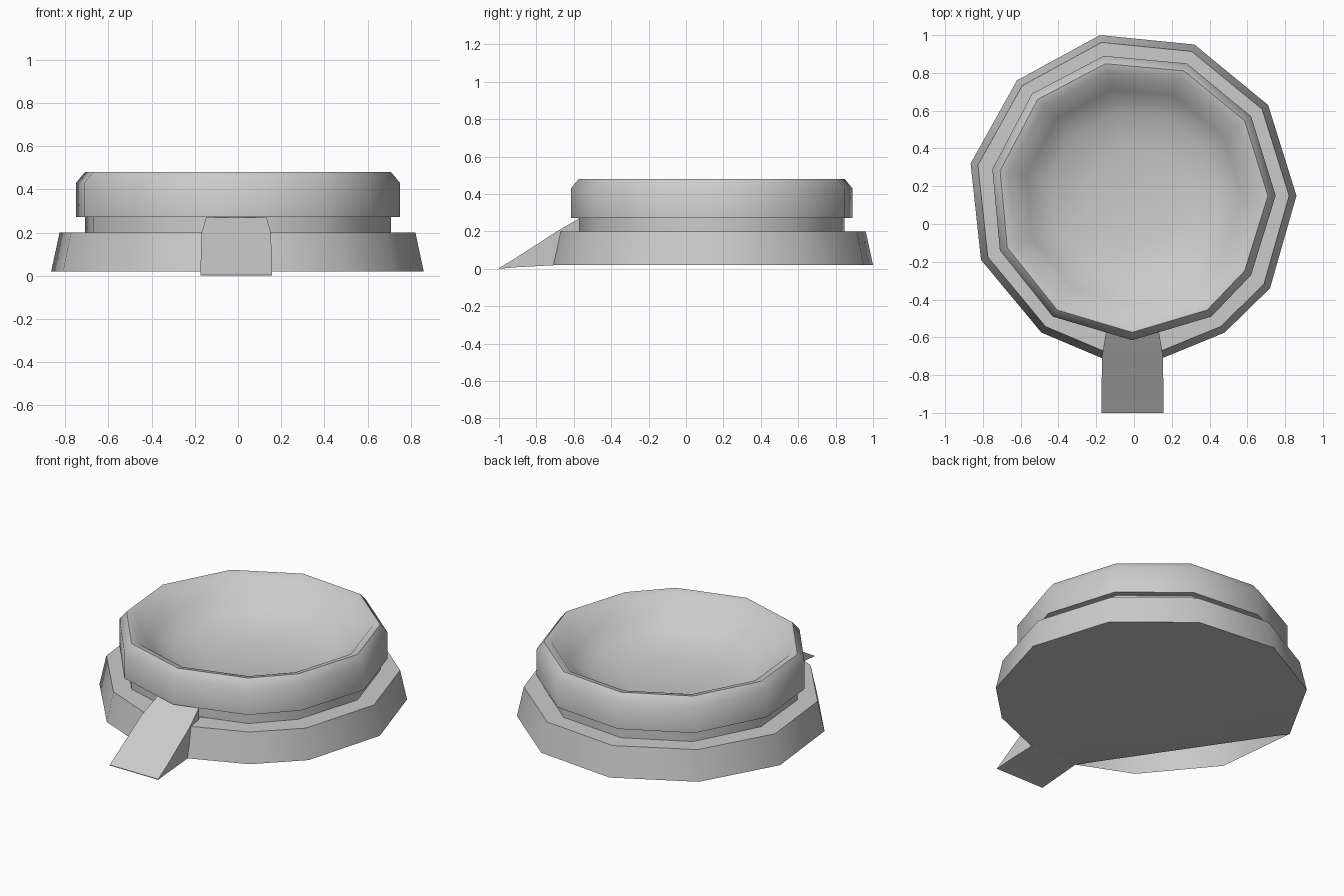
import bpy, math

if "Cube" in bpy.data.objects:
    bpy.data.objects.remove(bpy.data.objects["Cube"])

C = (0.0, 0.14)
UPPER = [(-.16, .89), (-.54, .69), (-.75, .29), (-.71, -.14), (-.43, -.49), (-.01, -.615),
         (.41, -.49), (.62, -.27), (.75, .15), (.62, .57), (.28, .85)]
LOWER = [(-.18, 1.0), (-.62, .76), (-.865, .32), (-.81, -.19), (-.49, -.575), (-.17, -.71),
         (.15, -.71), (.48, -.575), (.72, -.34), (.86, .15), (.71, .63), (.32, .95)]


def ring(outline, f, z):
    return [(C[0] + (x - C[0]) * f, C[1] + (y - C[1]) * f, z) for x, y in outline]


def build(name, verts, faces, angle=50):
    me = bpy.data.meshes.new(name)
    me.from_pydata(verts, [], faces)
    me.update()
    ob = bpy.data.objects.new(name, me)
    bpy.context.collection.objects.link(ob)
    bpy.ops.object.select_all(action='DESELECT')
    ob.select_set(True)
    bpy.context.view_layer.objects.active = ob
    bpy.ops.object.shade_smooth_by_angle(angle=math.radians(angle))
    return ob


def loft(outline, profile):
    n = len(outline)
    verts, faces = [], []
    for f, z in profile:
        verts += ring(outline, f, z)
    for k in range(len(profile) - 1):
        for i in range(n):
            j = (i + 1) % n
            faces.append((k * n + i, k * n + j, (k + 1) * n + j, (k + 1) * n + i))
    return verts, faces


# upper bowl: neck, overhanging band, chamfered rim and hollow dish
profile = [(.945, .20), (.945, .272), (1, .272), (1, .43), (.945, .48),
           (.885, .47), (.76, .36), (.60, .29), (.35, .25)]
verts, faces = loft(UPPER, profile)
n, last = len(UPPER), (len(profile) - 1) * len(UPPER)
verts.append((C[0], C[1], .24))
faces += [(last + i, last + (i + 1) % n, len(verts) - 1) for i in range(n)]
build("bowl", verts, faces)

# tapered base with ledge
verts, faces = loft(LOWER, [(1, .02), (.955, .20), (.80, .20)])
build("base", verts, faces)

# underside, lifted at the front left where it leaves the rim
rim = ring(LOWER, 1, .02)
lifted = ring(LOWER, .95, .195)[4]
flat = [rim[i] for i in (0, 1, 2, 5, 6, 7, 8, 9, 10, 11)]
build("underside", flat + [lifted],
      [tuple(reversed(range(10))), (2, 3, 10)], 60)

# front tongue sloping down to the ground
verts = []
for half, y, zt, zb in ((.14, -.57, .27, .02), (.16, -.69, .20, .02),
                        (.165, -.91, .058, .008), (.165, -1.0, .004, 0)):
    for z in (zb, zt):
        verts += [(-.008 - half, y, z), (-.008 + half, y, z)]
faces = [(0, 1, 3, 2), (12, 14, 15, 13)]
for k in range(3):
    a, b = 4 * k, 4 * k + 4
    faces += [(a + 2, a + 3, b + 3, b + 2), (a, b, b + 1, a + 1),
              (a, a + 2, b + 2, b), (a + 1, b + 1, b + 3, a + 3)]
build("tongue", verts, faces)
